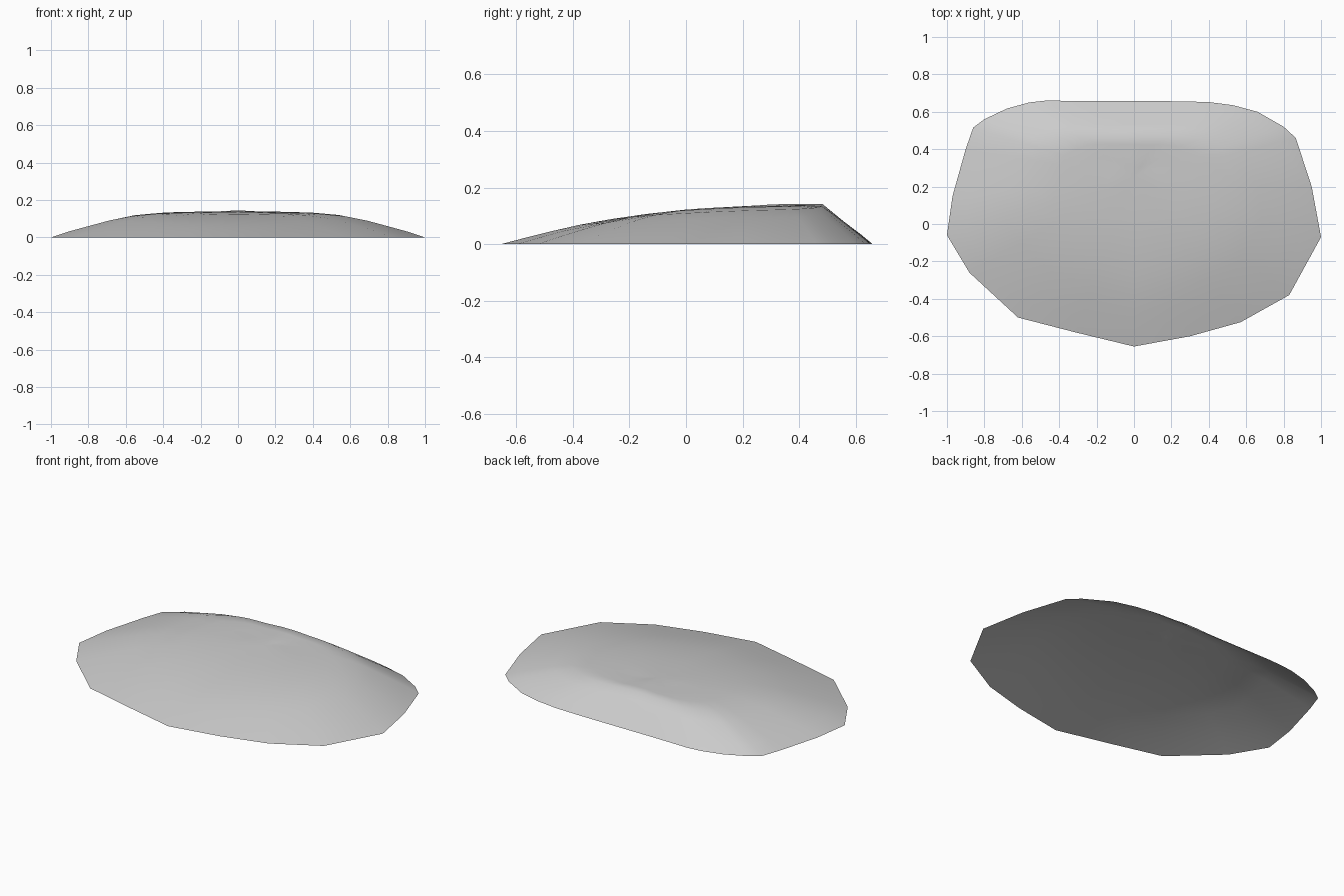
import bpy, bmesh, math
from mathutils import Vector

cube = bpy.data.objects.get("Cube")
if cube:
    bpy.data.objects.remove(cube, do_unlink=True)

grey = bpy.data.materials.new("plain_grey")
grey.use_nodes = True
COLOUR = (0.6, 0.6, 0.6, 1)
grey.diffuse_color = COLOUR
grey.node_tree.nodes["Principled BSDF"].inputs["Base Color"].default_value = COLOUR

# Rim on the ground, anticlockwise from the left tip
RIM = [(1, -.07), (.95, .2), (.865, .46), (.8, .52), (.66, .6), (.53, .635), (.4, .652),
       (.24, .656), (.08, .657), (-.08, .657), (-.25, .657), (-.47, .66), (-.56, .65),
       (-.68, .617), (-.8, .56), (-.86, .515), (-.9, .4), (-.97, .15), (-1, -.06),
       (-.88, -.26), (-.62, -.5), (-.31, -.58), (0, -.655), (.3, -.6), (.57, -.525), (.83, -.38)]
CENTRE = Vector((0, .25))
RINGS = [1, .9, .8, .69, .57, .43, .28, .14]

# Height against fraction of the way from centre to rim
FRONT = [(0, .137), (.28, .122), (.5, .1), (.69, .069), (.83, .04), (1, 0)]
SIDE = [(0, .137), (.43, .132), (.57, .12), (.69, .095), (.9, .035), (1, 0)]
BACK = [(0, .137), (.43, .141), (.57, .142), (1, 0)]


def sample(profile, f):
    for (a, za), (b, zb) in zip(profile, profile[1:]):
        if f <= b:
            return za + (zb - za) * (f - a) / (b - a)
    return 0


def height(p, f, direction):
    s = direction.y
    blend = abs(s) ** 1.3
    z = sample(SIDE, f) * (1 - blend) + sample(BACK if s > 0 else FRONT, f) * blend
    # Faint ripples running over the back crest
    if s > 0 and f < 1:
        z += .003 * math.cos(p.x * 28) * math.exp(-(p.x / .2) ** 2) * s
    return z


# Thin domed shell, open underneath
bm = bmesh.new()
loops = []
for f in RINGS:
    loop = []
    for point in RIM:
        offset = Vector(point) - CENTRE
        p = CENTRE + offset * f
        loop.append(bm.verts.new((p.x, p.y, height(p, f, offset.normalized()))))
    loops.append(loop)
n = len(RIM)
for outer, inner in zip(loops, loops[1:]):
    for i in range(n):
        j = (i + 1) % n
        bm.faces.new((outer[i], outer[j], inner[j], inner[i]))
peak = bm.verts.new((CENTRE.x, CENTRE.y, .137))
for i in range(n):
    bm.faces.new((loops[-1][i], loops[-1][(i + 1) % n], peak))
for face in bm.faces:
    face.smooth = True

mesh = bpy.data.meshes.new("domed_shell")
bm.to_mesh(mesh)
bm.free()
mesh.materials.append(grey)
shell = bpy.data.objects.new("domed_shell", mesh)
bpy.context.collection.objects.link(shell)
